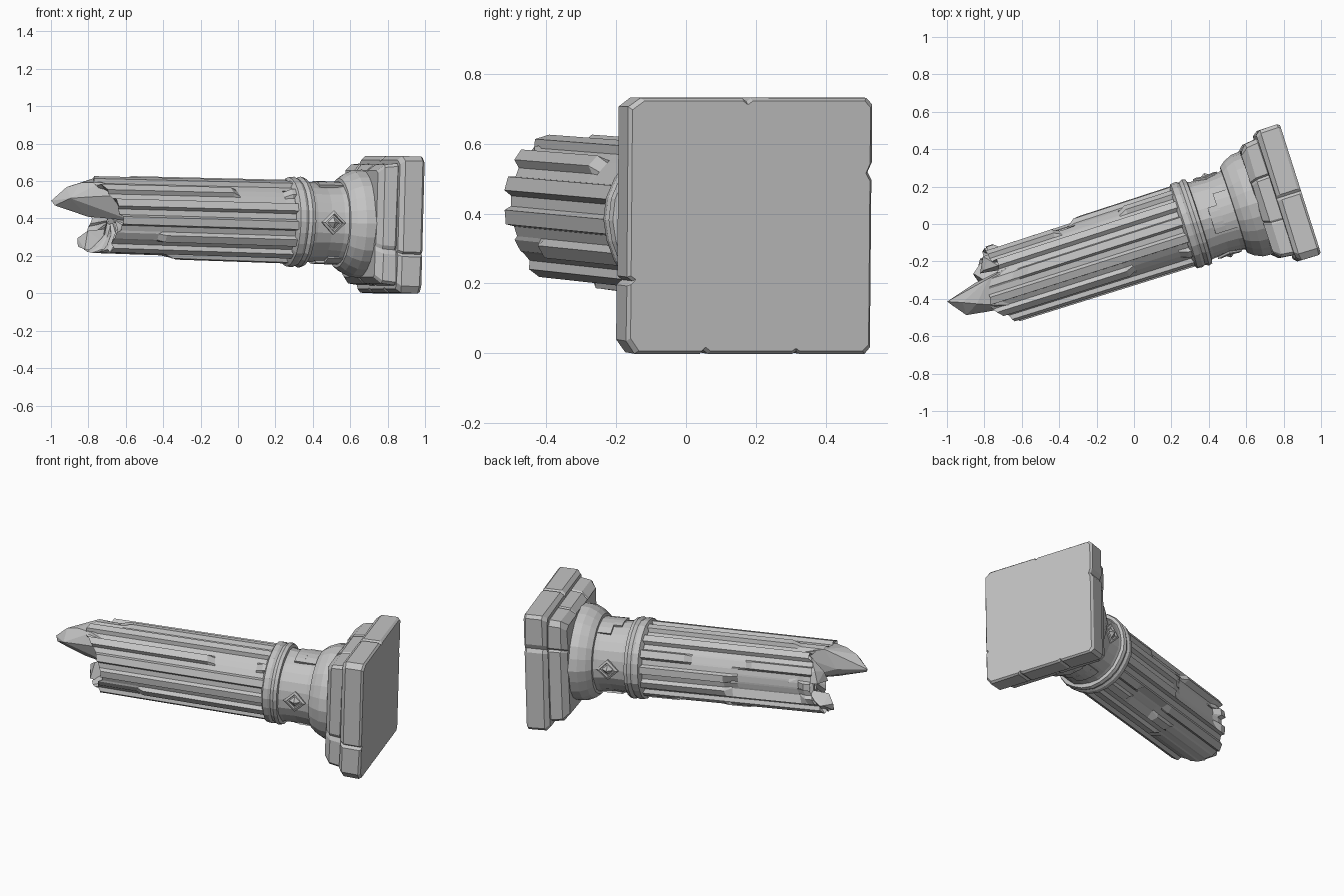
import bpy, bmesh, math, random
from mathutils import Vector

random.seed(4)
if "Cube" in bpy.data.objects:
    bpy.data.objects.remove(bpy.data.objects["Cube"])

stone = bpy.data.materials.new("grey stone")
stone.use_nodes = True
stone.diffuse_color = (0.55, 0.55, 0.55, 1)
bsdf = next(n for n in stone.node_tree.nodes if n.type == "BSDF_PRINCIPLED")
bsdf.inputs["Base Color"].default_value = stone.diffuse_color
bsdf.inputs["Roughness"].default_value = 0.9

# Column frame: origin under the plinth, axis towards the broken end
YAW, TILT = math.radians(17.7), math.radians(1.6)
ORIGIN = Vector((0.88, 0.185, 0.365))
AXIS = Vector((-math.cos(YAW) * math.cos(TILT), -math.sin(YAW) * math.cos(TILT), math.sin(TILT)))
SIDE = Vector((-math.sin(YAW), math.cos(YAW), 0))
UP = SIDE.cross(AXIS)


def place(s, a, b):
    return ORIGIN + AXIS * s + SIDE * a + UP * b


def polar(s, r, deg):
    t = math.radians(deg)
    return place(s, r * math.cos(t), r * math.sin(t))


def finish(bm, name):
    bmesh.ops.recalc_face_normals(bm, faces=bm.faces)
    mesh = bpy.data.meshes.new(name)
    bm.to_mesh(mesh)
    bm.free()
    mesh.materials.append(stone)
    obj = bpy.data.objects.new(name, mesh)
    bpy.context.collection.objects.link(obj)
    return obj


def loft(name, rings):
    bm = bmesh.new()
    loops = [[bm.verts.new(p) for p in ring] for ring in rings]
    n = len(loops[0])
    for lo, hi in zip(loops, loops[1:]):
        for i in range(n):
            j = (i + 1) % n
            bm.faces.new((lo[i], lo[j], hi[j], hi[i]))
    bm.faces.new(loops[0])
    bm.faces.new(loops[-1])
    return finish(bm, name)


def hull(name, points):
    bm = bmesh.new()
    for p in points:
        bm.verts.new(place(*p))
    res = bmesh.ops.convex_hull(bm, input=bm.verts)
    loose = [v for v in res["geom_interior"] if isinstance(v, bmesh.types.BMVert)]
    bmesh.ops.delete(bm, geom=loose, context="VERTS")
    return finish(bm, name)


def lathe(name, profile, sides=24, rough=0.003):
    wear = [random.uniform(-rough, rough) for _ in range(sides)]
    return loft(name, [[polar(s, r + wear[i], 360 * i / sides) for i in range(sides)]
                       for s, r in profile])


# Square plinth blocks with clipped corners and crack notches
OUTLINE = [(-1, -.9), (-.93, -1), (-.4, -1), (-.37, -.97), (-.33, -1), (.36, -1), (.39, -.98),
           (.42, -1), (.95, -1), (1, -.95), (1, .36), (.965, .42), (1, .5), (1, .95), (.95, 1),
           (.01, 1), (-.03, .97), (-.07, 1), (-.9, 1), (-1, .93), (-1, -.4), (-.96, -.43), (-1, -.47)]


def block(name, layers, turn=1):
    loft(name, [[place(s + random.uniform(-.004, .004) * (s > 0), a * h * turn, b * h * turn)
                 for a, b in OUTLINE] for s, h in layers])


block("plinth_slab", [(0, .358), (.012, .367), (.112, .365), (.135, .345)])
block("plinth_step", [(.12, .315), (.14, .326), (.205, .318), (.24, .285)], -1)

# Round base, neck and collar
lathe("base_torus", [(.21, .27), (.235, .287), (.29, .283), (.335, .262), (.365, .238), (.37, .2)])
lathe("neck", [(.35, .226), (.39, .215), (.46, .21), (.54, .214), (.58, .222)])
lathe("collar", [(.555, .21), (.56, .236), (.58, .242), (.6, .232), (.615, .24),
                 (.645, .237), (.66, .21)])


# Raised curved plates on the neck
def plate(name, d0, d1, s0, s1, lift):
    steps = 5
    degs = [d0 + (d1 - d0) * i / steps for i in range(steps + 1)]
    loft(name, [[polar(s0, .2, d), polar(s0, lift, d), polar(s1, lift, d), polar(s1, .2, d)]
                for d in degs])


for side, d in (("top", 90), ("bottom", 270)):
    plate("neck_plate_" + side, d - 32, d + 25, .36, .45, .222)
    plate("neck_plate_step_" + side, d - 14, d + 25, .44, .5, .222)

# Diamond bosses on the neck: a frame with a pointed centre
for side, d in (("front", 180), ("back", 0)):
    def diamond(k, r):
        return [polar(.455 + k * .068, r, d), polar(.455, r, d + k * 17),
                polar(.455 - k * .068, r, d), polar(.455, r, d - k * 17)]
    loft("diamond_" + side, [diamond(1, .19), diamond(1, .223), diamond(.72, .226),
                             diamond(.66, .213), diamond(.5, .213), diamond(.06, .235)])

# Fluted shaft with chipped flutes and a jagged end
FLUTES, STATIONS, START = 14, 26, .63
RIM = [1.69, 1.68, 1.66, 1.73, 1.76, 1.68, 1.65, 1.65, 1.67, 1.74, 1.78, 1.73]
# first angle, last angle, start, end, largest radius
CHIPS = [(118, 150, .68, 1.0, .198), (-22, 24, 1.2, 1.62, .19), (24, 50, .95, 1.3, .2),
         (255, 300, 1.3, 1.8, .204), (290, 318, .85, 1.15, .196), (70, 100, 1.55, 1.8, .208),
         (205, 225, 1.4, 1.7, .205)]


def rim(deg):
    i, f = divmod(deg % 360 / 30, 1)
    i = int(i)
    return RIM[i] * (1 - f) + RIM[(i + 1) % 12] * f


def worn(s, r, deg):
    for d0, d1, s0, s1, most in CHIPS:
        if s0 <= s <= s1 and (d0 <= deg <= d1 or d0 <= deg - 360 <= d1):
            r = min(r, most)
    return r


cols = []
for k in range(FLUTES):
    snap = random.uniform(-.02, .02)
    for f, r in ((0, .224), (.42, .224), (.54, .201), (.88, .201)):
        deg = (k + f) * 360 / FLUTES
        cols.append((deg, r, rim(deg) + snap))
rings = []
for j in range(STATIONS + 1):
    t = j / STATIONS
    rings.append([polar(START + (e - START) * t, worn(START + (e - START) * t, r, d) - .006 * t, d)
                  for d, r, e in cols])
for k, drop in ((.8, .03), (.5, .06), (.2, .05)):
    rings.append([polar(e * k + 1.68 * (1 - k) - drop + random.uniform(-.015, .015), r * k, d)
                  for d, r, e in cols])
loft("fluted_shaft", rings)

# Broken spike and smaller fragments on the snapped end
hull("broken_spike", [(1.55, -.15, .12), (1.55, .09, .17), (1.55, -.1, -.02), (1.55, .08, 0),
                      (1.73, -.1, .18), (1.73, .05, .2), (1.8, -.115, .1), (1.8, .05, .08),
                      (1.83, -.06, .175), (1.78, -.04, -.005), (1.9, -.1, .09), (1.9, -.03, .15),
                      (1.975, 0, .075), (1.96, -.02, .05), (1.88, -.04, .03)])
hull("lower_fragment", [(1.6, .01, -.19), (1.6, .16, -.13), (1.6, .06, -.06), (1.77, .03, -.18),
                        (1.79, .09, -.165), (1.79, .1, -.12), (1.75, .05, -.08), (1.74, .14, -.12)])
hull("rear_fragment", [(1.55, .19, .03), (1.55, .1, .16), (1.55, .06, .04), (1.72, .17, .03),
                       (1.7, .15, .1), (1.74, .1, .08), (1.76, .09, .02), (1.66, .1, .17)])
